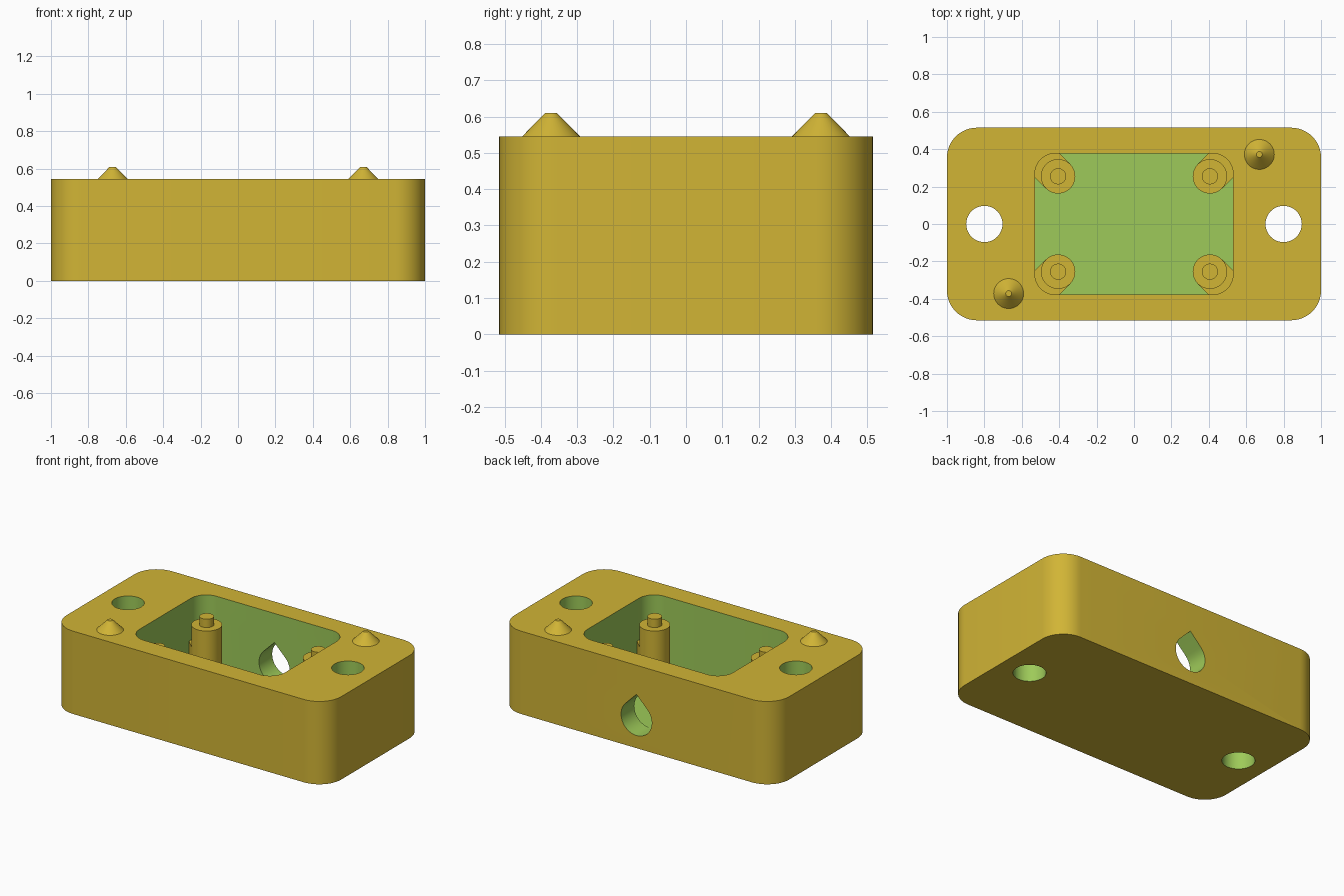
import bpy
import math
from mathutils import Matrix, Vector
import bmesh

cube = bpy.data.objects.get("Cube")
if cube:
    bpy.data.objects.remove(cube, do_unlink=True)


def make_material(name, color):
    mat = bpy.data.materials.new(name)
    mat.use_nodes = True
    mat.diffuse_color = color
    mat.node_tree.nodes["Principled BSDF"].inputs["Base Color"].default_value = color
    return mat


gold = make_material("mustard gold", (0.64, 0.46, 0.036, 1))
green = make_material("leaf green", (0.34, 0.59, 0.1, 1))


def smooth(obj):
    bpy.ops.object.select_all(action="DESELECT")
    obj.select_set(True)
    bpy.context.view_layer.objects.active = obj
    bpy.ops.object.shade_smooth_by_angle(angle=math.radians(30))


def prism(name, points, low, high, mat, matrix=Matrix()):
    """Extrude a flat outline from low to high along its local z."""
    bm = bmesh.new()
    face = bm.faces.new([bm.verts.new((x, y, low)) for x, y in points])
    top = bmesh.ops.extrude_face_region(bm, geom=[face])["geom"]
    verts = [v for v in top if isinstance(v, bmesh.types.BMVert)]
    bmesh.ops.translate(bm, verts=verts, vec=(0, 0, high - low))
    bmesh.ops.recalc_face_normals(bm, faces=bm.faces)
    bm.transform(matrix)
    mesh = bpy.data.meshes.new(name)
    bm.to_mesh(mesh)
    bm.free()
    mesh.materials.append(mat)
    obj = bpy.data.objects.new(name, mesh)
    bpy.context.collection.objects.link(obj)
    smooth(obj)
    return obj


def arc(cx, cy, r, start, end, steps):
    angles = [math.radians(start + (end - start) * i / steps) for i in range(steps + 1)]
    return [(cx + r * math.cos(a), cy + r * math.sin(a)) for a in angles]


def circle(cx, cy, r):
    return arc(cx, cy, r, 0, 360, 48)[:-1]


def rounded_rect(hx, hy, r):
    points = []
    for i, (sx, sy) in enumerate([(1, 1), (-1, 1), (-1, -1), (1, -1)]):
        points += arc(sx * (hx - r), sy * (hy - r), r, 90 * i, 90 * i + 90, 12)
    return points


TOP, FLOOR = 0.545, 0.08

# Rounded block
body = prism("case_body", rounded_rect(1, 0.515, 0.16), 0, TOP, gold)

# Cutters: cavity, two mounting holes and a teardrop cable hole in the back
cutters = [prism("cavity_cutter", rounded_rect(0.53, 0.378, 0.11), FLOOR, 0.7, green)]
for side in (-1, 1):
    cutters.append(prism("mount_hole_cutter", circle(side * 0.8, 0, 0.097), -0.1, 0.7, green))
R = 0.112
teardrop = arc(0, 0, R, 135, 405, 36) + [(0, R * math.sqrt(2))]
stand_up = Matrix.Translation((0, 0, 0.195)) @ Matrix.Rotation(math.radians(90), 4, "X")
cutters.append(prism("cable_hole_cutter", teardrop, -0.6, -0.25, green, stand_up))

for cutter in cutters:
    mod = body.modifiers.new("cut", "BOOLEAN")
    mod.operation = "DIFFERENCE"
    mod.solver = "EXACT"
    mod.material_mode = "TRANSFER"
    mod.object = cutter
    bpy.context.view_layer.objects.active = body
    bpy.ops.object.modifier_apply(modifier=mod.name)
    bpy.data.objects.remove(cutter, do_unlink=True)
smooth(body)

# Corner posts with locating pins and diagonal webs into the cavity corners
POST_R = 0.092
for sx, x_name in ((-1, "right"), (1, "left")):
    for sy, y_name in ((-1, "front"), (1, "back")):
        label = f"{y_name}_{x_name}"
        px, py = sx * 0.406, sy * 0.255
        prism(f"post_{label}", circle(px, py, POST_R), FLOOR - 0.02, 0.41, gold)
        prism(f"pin_{label}", circle(px, py, 0.043), 0.4, 0.465, gold)
        turn = Matrix.Translation((px, py, 0)) @ Matrix.Rotation(math.atan2(sy, sx), 4, "Z")
        strip = [(0, -POST_R), (0.15, -POST_R), (0.15, POST_R), (0, POST_R)]
        prism(f"web_{label}", strip, FLOOR - 0.02, 0.27, gold, turn)

# Blunt alignment cones on opposite corners of the rim
for side, label in ((-1, "front_right"), (1, "back_left")):
    bpy.ops.mesh.primitive_cone_add(
        vertices=48, radius1=0.08, radius2=0.016, depth=0.065,
        location=Vector((side * 0.67, side * 0.372, TOP + 0.0325)))
    cone = bpy.context.object
    cone.name = f"alignment_cone_{label}"
    cone.data.materials.append(gold)
    smooth(cone)
